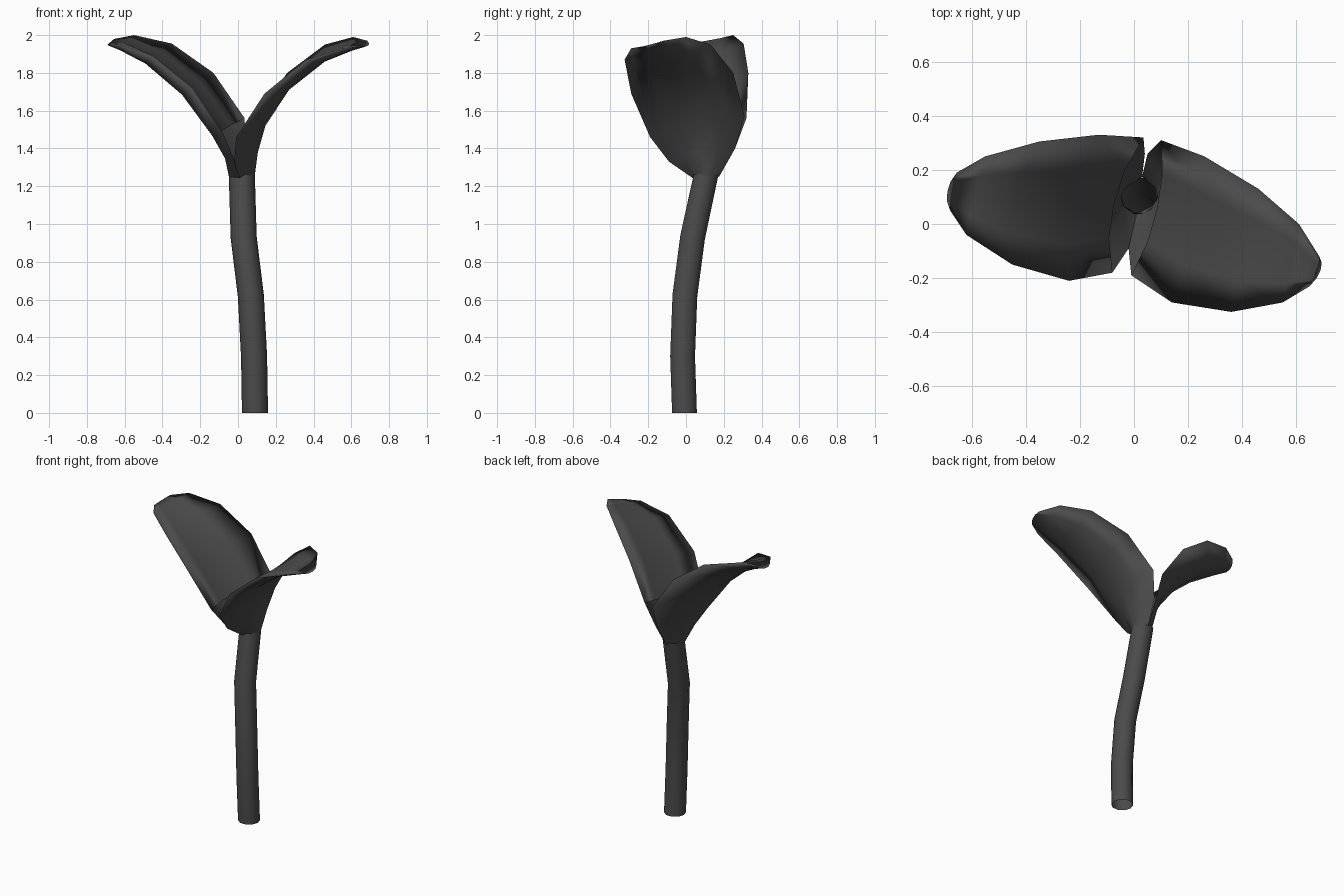
import bpy, bmesh, math
from mathutils import Vector

if "Cube" in bpy.data.objects:
    bpy.data.objects.remove(bpy.data.objects["Cube"])

mat = bpy.data.materials.new("charcoal")
mat.diffuse_color = (0.07, 0.07, 0.07, 1)
mat.use_nodes = True
mat.node_tree.nodes["Principled BSDF"].inputs["Base Color"].default_value = mat.diffuse_color


def finish(name, bm):
    me = bpy.data.meshes.new(name)
    bm.to_mesh(me)
    bm.free()
    ob = bpy.data.objects.new(name, me)
    bpy.context.collection.objects.link(ob)
    me.materials.append(mat)
    for p in me.polygons:
        p.use_smooth = True
    return ob


# Stem: open tube swept along a gently bending path
def make_stem(path, radius, sides=10):
    bm = bmesh.new()
    rings = []
    for i, p in enumerate(path):
        d = Vector(path[min(i + 1, len(path) - 1)]) - Vector(path[max(i - 1, 0)])
        if i in (0, len(path) - 1):
            d = Vector((0, 0, 1))
        q = Vector((0, 0, 1)).rotation_difference(d)
        ring = []
        for k in range(sides):
            a = 2 * math.pi * k / sides
            off = Vector((math.cos(a), math.sin(a), 0)) * radius
            ring.append(bm.verts.new(Vector(p) + q @ off))
        rings.append(ring)
    for r0, r1 in zip(rings, rings[1:]):
        for k in range(sides):
            n = (k + 1) % sides
            bm.faces.new((r0[k], r0[n], r1[n], r1[k]))
    return finish("stem", bm)


# Leaf: thick cupped shell, each section given by its front rim, keel and back rim
def make_leaf(name, sections, flip, thickness=0.06, half=2, first_inner=2):
    bm = bmesh.new()
    outer, inner = [], []
    for front, keel, back in sections:
        f, k, b = Vector(front), Vector(keel), Vector(back)
        mid = (f + b) / 2
        depth = k - mid
        shrink = max(0.1, 1 - thickness / max(depth.length, 1e-4))
        ro, ri = [], []
        for j in range(-half, half + 1):
            s = j / half
            base = mid + (b - f) / 2 * s
            bulge = depth * (1 - abs(s) ** 2.3)
            v = bm.verts.new(base + bulge)
            ro.append(v)
            ri.append(v if abs(j) == half else bm.verts.new(base + bulge * shrink))
        outer.append(ro)
        inner.append(ri)

    # outer sheet, then the lining that starts above the base
    for grid, start, rev in ((outer, 0, flip), (inner, first_inner, not flip)):
        for r0, r1 in zip(grid[start:], grid[start + 1:]):
            for j in range(2 * half):
                q = (r0[j], r0[j + 1], r1[j + 1], r1[j])
                bm.faces.new(q[::-1] if rev else q)
    # close the tip
    tip = outer[-1] + inner[-1][-2:0:-1]
    bm.faces.new(tip if flip else tip[::-1])
    bmesh.ops.delete(bm, geom=[v for v in bm.verts if not v.link_faces], context='VERTS')
    return finish(name, bm)


make_stem([(0.09, -0.008, 0), (0.085, -0.018, 0.3), (0.068, -0.006, 0.62),
           (0.03, 0.035, 0.93), (0.02, 0.107, 1.265)], 0.069)

make_leaf("right_leaf", [
    ((0.01, 0.04, 1.24), (0.088, 0.10, 1.25), (0.03, 0.175, 1.25)),
    ((-0.02, -0.09, 1.33), (0.105, 0.08, 1.38), (0.05, 0.26, 1.40)),
    ((-0.01, -0.19, 1.46), (0.145, 0.055, 1.52), (0.10, 0.31, 1.57)),
    ((0.14, -0.29, 1.69), (0.27, -0.01, 1.71), (0.26, 0.25, 1.80)),
    ((0.36, -0.325, 1.87), (0.46, -0.09, 1.86), (0.46, 0.13, 1.95)),
    ((0.55, -0.29, 1.93), (0.61, -0.14, 1.92), (0.61, 0.0, 1.99)),
    ((0.65, -0.23, 1.94), (0.69, -0.17, 1.945), (0.685, -0.12, 1.97)),
], False)

make_leaf("left_leaf", [
    ((0.01, 0.04, 1.24), (-0.048, 0.10, 1.25), (0.03, 0.175, 1.25)),
    ((-0.02, -0.09, 1.34), (-0.07, 0.09, 1.36), (0.04, 0.26, 1.40)),
    ((-0.08, -0.18, 1.48), (-0.13, 0.075, 1.48), (0.035, 0.32, 1.56)),
    ((-0.24, -0.21, 1.72), (-0.29, 0.07, 1.69), (-0.13, 0.33, 1.80)),
    ((-0.45, -0.15, 1.89), (-0.48, 0.08, 1.85), (-0.35, 0.305, 1.955)),
    ((-0.62, -0.04, 1.95), (-0.61, 0.11, 1.92), (-0.55, 0.25, 2.0)),
    ((-0.68, 0.05, 1.955), (-0.69, 0.12, 1.95), (-0.655, 0.19, 1.98)),
], True)
